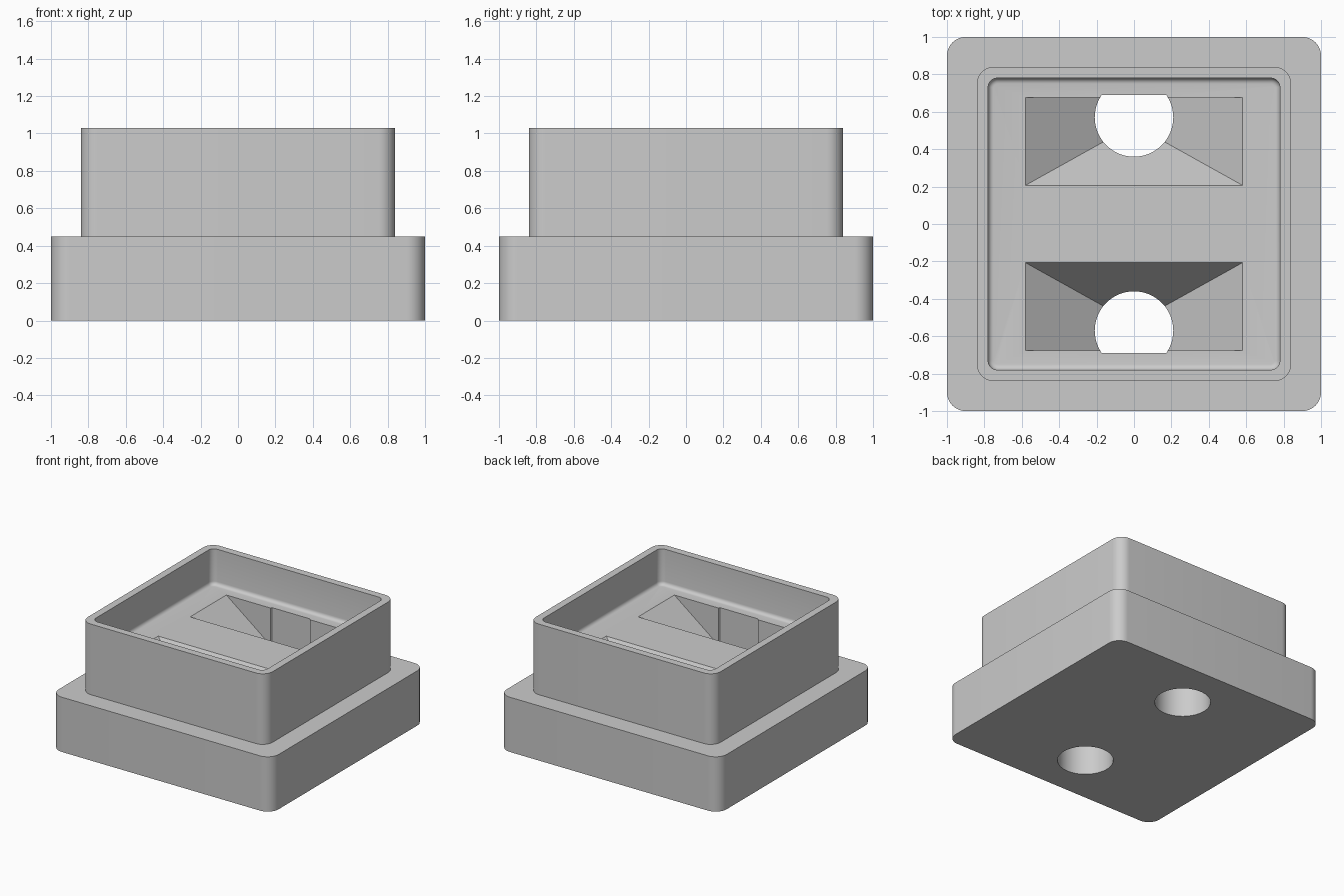
import bpy, bmesh
from mathutils import Matrix

cube = bpy.data.objects.get("Cube")
if cube:
    bpy.data.objects.remove(cube, do_unlink=True)

LEDGE, FLOOR, TOP = 0.45, 0.735, 1.03
HOLE_Y, HOLE_R = 0.57, 0.21

grey = bpy.data.materials.new("light_grey")
grey.use_nodes = True
colour = (0.6, 0.6, 0.6, 1)
grey.diffuse_color = colour
grey.node_tree.nodes["Principled BSDF"].inputs["Base Color"].default_value = colour


def make_object(name, bm):
    bmesh.ops.recalc_face_normals(bm, faces=bm.faces)
    mesh = bpy.data.meshes.new(name)
    bm.to_mesh(mesh)
    bm.free()
    mesh.materials.append(grey)
    obj = bpy.data.objects.new(name, mesh)
    bpy.context.collection.objects.link(obj)
    return obj


def box(bm, x0, x1, y0, y1, z0, z1):
    size = Matrix.Diagonal((x1 - x0, y1 - y0, z1 - z0, 1))
    place = Matrix.Translation(((x0 + x1) / 2, (y0 + y1) / 2, (z0 + z1) / 2))
    return bmesh.ops.create_cube(bm, size=1, matrix=place @ size)


def rounded_box(name, half, z0, z1, radius, bottom_fillet=0):
    """Square block with round upright corners and an optional bottom fillet."""
    bm = bmesh.new()
    box(bm, -half, half, -half, half, z0, z1)
    upright = [e for e in bm.edges if abs(e.verts[0].co.z - e.verts[1].co.z) > 0.01]
    bmesh.ops.bevel(bm, geom=upright, offset=radius, segments=10,
                    profile=0.5, affect='EDGES')
    if bottom_fillet:
        rim = [e for e in bm.edges if all(abs(v.co.z - z0) < 1e-4 for v in e.verts)]
        bmesh.ops.bevel(bm, geom=rim, offset=bottom_fillet, segments=5,
                        profile=0.5, affect='EDGES')
    return make_object(name, bm)


def cylinder(name, y, z0, z1):
    bm = bmesh.new()
    bmesh.ops.create_cone(bm, cap_ends=True, segments=64, radius1=HOLE_R,
                          radius2=HOLE_R, depth=z1 - z0,
                          matrix=Matrix.Translation((0, y, (z0 + z1) / 2)))
    return make_object(name, bm)


def funnel(side):
    """Pocket with three sloping walls and an upright outer wall."""
    bm = bmesh.new()
    top, bottom = FLOOR + 0.1, FLOOR - 0.4
    rings = []
    for z, half_x, inner in ((bottom, 0.054, 0.50), (FLOOR, 0.58, 0.207),
                             (top, 0.58, 0.207)):
        corners = ((-half_x, inner), (half_x, inner), (half_x, 0.677), (-half_x, 0.677))
        rings.append([bm.verts.new((x, side * y, z)) for x, y in corners])
    bm.faces.new(rings[0])
    bm.faces.new(rings[-1])
    for low, high in zip(rings, rings[1:]):
        for i in range(4):
            j = (i + 1) % 4
            bm.faces.new((low[i], low[j], high[j], high[i]))
    return make_object("funnel_cutter", bm)


def combine(target, tool, operation):
    """Apply a boolean and discard the tool."""
    mod = target.modifiers.new(operation.lower(), 'BOOLEAN')
    mod.operation, mod.object, mod.solver = operation, tool, 'EXACT'
    bpy.ops.object.select_all(action='DESELECT')
    bpy.context.view_layer.objects.active = target
    target.select_set(True)
    bpy.ops.object.modifier_apply(modifier=mod.name)
    bpy.data.objects.remove(tool, do_unlink=True)


# Wide base with a narrower raised collar
housing = rounded_box("stepped_housing", 1.0, 0, LEDGE, 0.1)
combine(housing, rounded_box("collar", 0.84, 0.2, TOP, 0.09), 'UNION')

# Open tray inside the collar
combine(housing, rounded_box("tray_cutter", 0.78, FLOOR, TOP + 0.2, 0.05, 0.03),
        'DIFFERENCE')

# Sloped pockets, each draining into a round hole
for side in (-1, 1):
    combine(housing, funnel(side), 'DIFFERENCE')
    combine(housing, cylinder("hole_cutter", side * HOLE_Y, -0.1, LEDGE), 'DIFFERENCE')
    # Upper part of the hole is cut off flat on its outer side
    throat = cylinder("throat_cutter", side * HOLE_Y, LEDGE - 0.1, FLOOR + 0.1)
    bm = bmesh.new()
    y0, y1 = sorted((side * 0.2, side * 0.69))
    box(bm, -0.5, 0.5, y0, y1, 0, 1)
    combine(throat, make_object("flat_limit", bm), 'INTERSECT')
    combine(housing, throat, 'DIFFERENCE')

bpy.ops.object.select_all(action='DESELECT')
bpy.context.view_layer.objects.active = housing
housing.select_set(True)
bpy.ops.object.shade_smooth_by_angle(angle=0.52)
